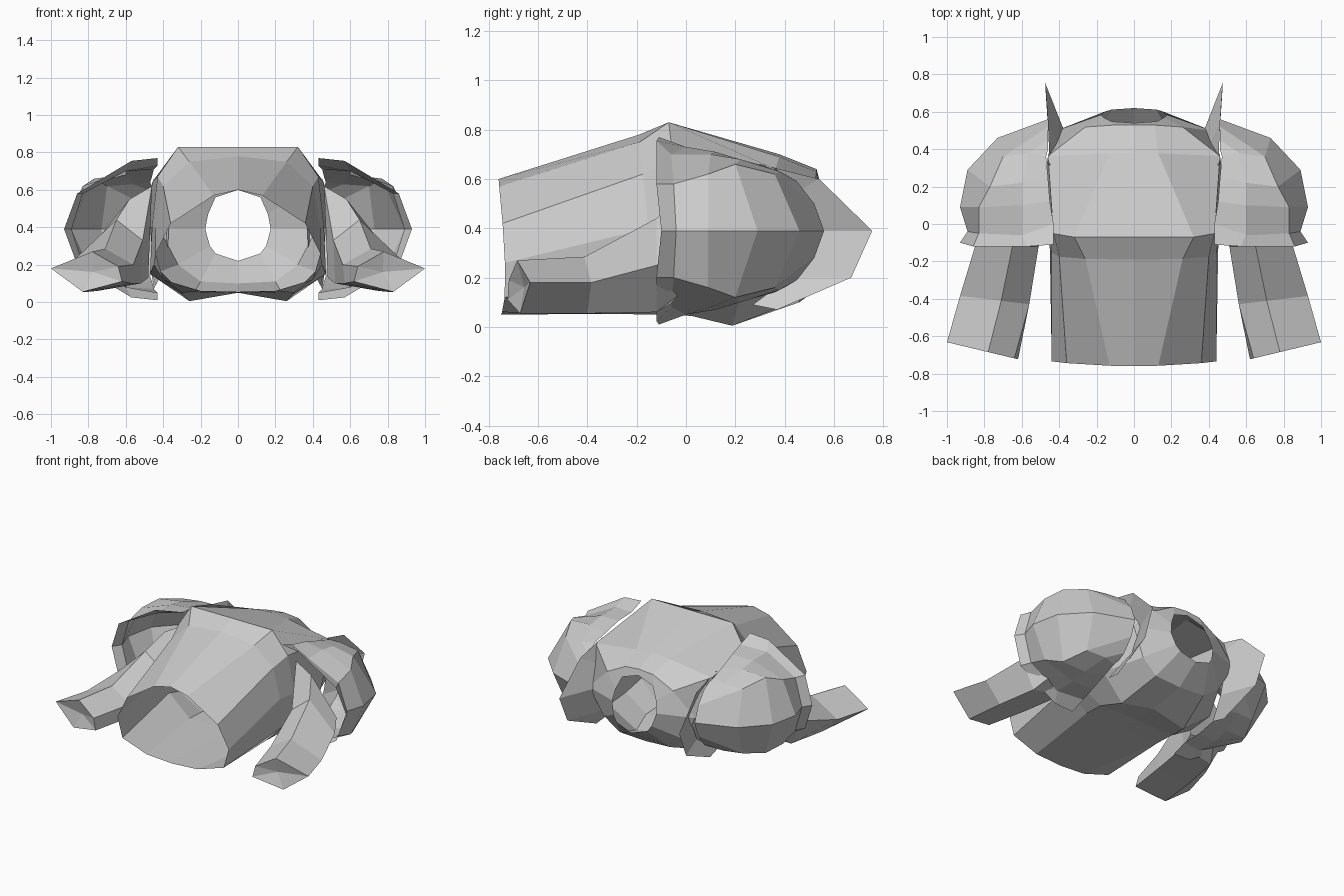
import bpy, bmesh


def loft(name, rows, closed=False, cap=False):
    """Skin rows of points with flat quads, then mirror the part across x = 0."""
    bm = bmesh.new()
    grid = [[bm.verts.new(p) for p in row] for row in rows]
    n = len(grid[0])
    for a, b in zip(grid, grid[1:]):
        for i in range(n if closed else n - 1):
            j = (i + 1) % n
            bm.faces.new((a[i], a[j], b[j], b[i]))
    if cap:
        mid = sum((v.co for v in grid[0]), grid[0][0].co * 0) / n
        mid.y += 0.03
        c = bm.verts.new(mid)
        for i in range(n):
            bm.faces.new((grid[0][(i + 1) % n], grid[0][i], c))
    bmesh.ops.remove_doubles(bm, verts=bm.verts, dist=0.001)
    bmesh.ops.recalc_face_normals(bm, faces=bm.faces)
    mesh = bpy.data.meshes.new(name)
    bm.to_mesh(mesh)
    bm.free()
    obj = bpy.data.objects.new(name, mesh)
    bpy.context.collection.objects.link(obj)
    m = obj.modifiers.new("mirror", 'MIRROR')
    m.use_clip = True
    return obj


# Torso: open tube from waist to neck; y at front, y at back, half outline (x, z)
sections = [
    (-.76, -.75, [(0, .6), (.13, .57), (.36, .42), (.44, .26), (.40, .12), (.2, .06), (0, .05)]),
    (-.19, -.12, [(0, .78), (.26, .75), (.40, .62), (.44, .40), (.45, .20), (.3, .05), (0, .055)]),
    (-.07, .02, [(0, .83), (.32, .83), (.43, .67), (.46, .40), (.47, .15), (.3, .045), (0, .055)]),
    (.38, .20, [(0, .70), (.13, .69), (.46, .64), (.47, .40), (.45, .15), (.26, .005), (0, .05)]),
    (.53, .46, [(0, .64), (.11, .63), (.26, .55), (.42, .39), (.32, .20), (.2, .11), (0, .10)]),
    (.54, .62, [(0, .60), (.12, .56), (.16, .47), (.175, .39), (.15, .30), (.12, .26), (0, .22)]),
]
rows = []
for yf, yb, pts in sections:
    z0, z1 = pts[0][1], pts[-1][1]
    rows.append([(x, yf + (yb - yf) * (z0 - z) / (z0 - z1), z) for x, z in pts])
rows[0] = [(x, y + .1 * x * x, z) for x, y, z in rows[0]]   # bowed waist edge
loft("torso", rows)

# Shoulder guard: dome symmetric about its middle height, open inside and below
MID = .39
upper = [
    [(.93, -.10, .39), (.86, -.12, .58), (.57, -.12, .755), (.43, -.11, .77)],
    [(.89, -.04, .39), (.83, -.05, .58), (.60, -.06, .70), (.43, .0, .73)],
    [(.93, .09, .39), (.83, .09, .62), (.60, .10, .70), (.45, .12, .71)],
    [(.89, .29, .39), (.77, .20, .66), (.60, .22, .68), (.46, .25, .67)],
    [(.73, .46, .39), (.70, .36, .62), (.56, .38, .63), (.47, .36, .64)],
    [(.46, .56, .39), (.46, .52, .50), (.46, .45, .59), (.46, .40, .62)],
]
loft("shoulder_guard",
     [[(x, y, 2 * MID - z) for x, y, z in r[:0:-1]] + r for r in upper])

# Thin fin standing between the torso and the shoulder guard
fin_outer = [(.45, .30, .66), (.46, .54, .60), (.475, .755, .39), (.47, .67, .20), (.45, .37, .07)]
fin_inner = [(.45, .28, .64), (.41, .44, .54), (.37, .49, .39), (.38, .42, .20), (.44, .27, .09)]
loft("shoulder_fin", [fin_outer, fin_inner])

# Arm: five-sided tube, capped at the wrist; y, slant, outline (x, z)
arm = [
    (-.68, .24, [(1.0, .18), (.83, .055), (.62, .11), (.64, .19), (.78, .27)]),
    (-.40, .12, [(.93, .18), (.80, .055), (.57, .10), (.56, .20), (.71, .285)]),
    (-.12, 0, [(.85, .25), (.75, .06), (.52, .10), (.51, .33), (.65, .44)]),
    (.0, 0, [(.78, .30), (.68, .15), (.48, .13), (.46, .62), (.58, .55)]),
]
loft("arm", [[(x, y + s * (x - .8), z) for x, z in pts] for y, s, pts in arm],
     closed=True, cap=True)
